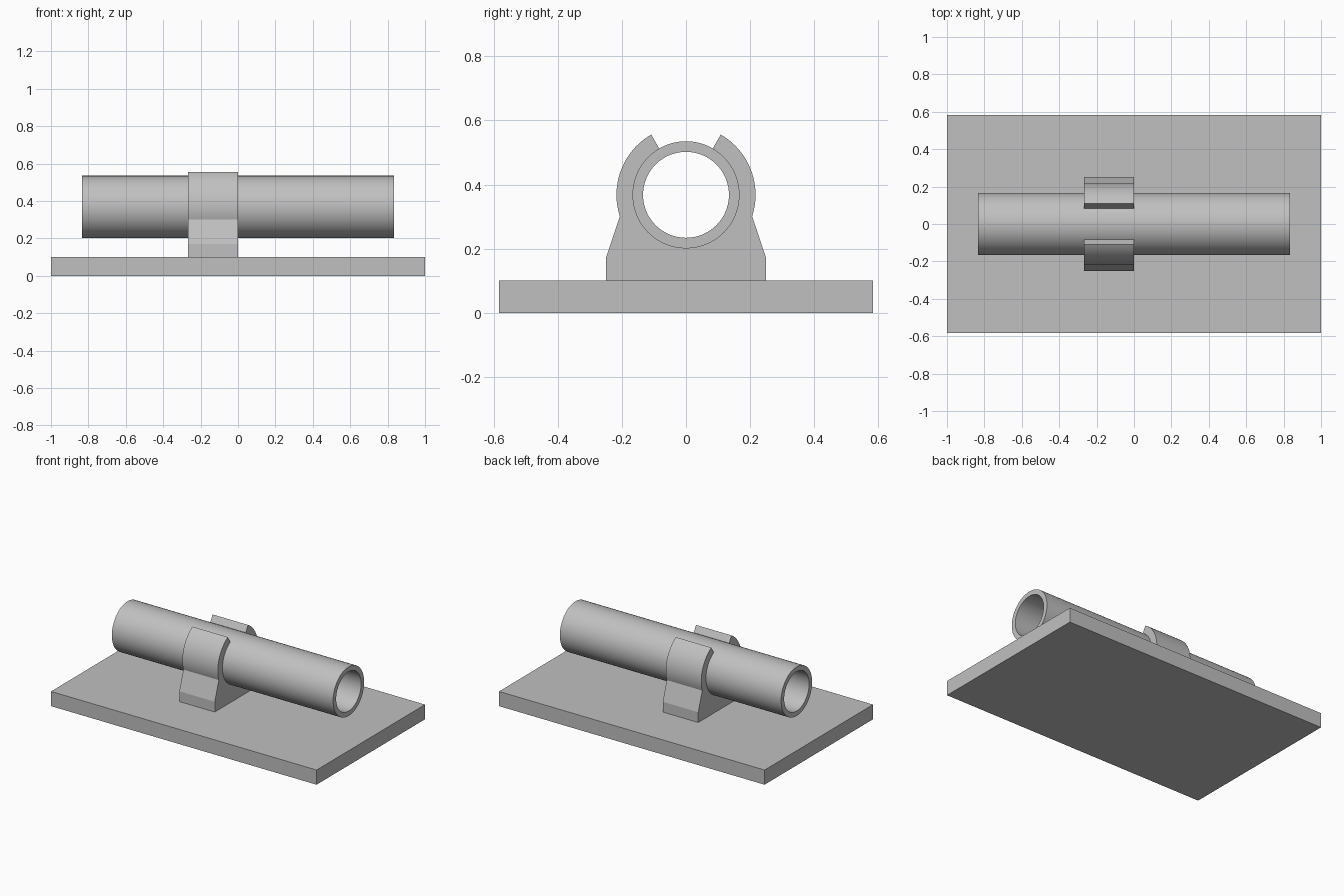
import bpy, bmesh
from math import cos, sin, pi, radians
from mathutils import Vector

if "Cube" in bpy.data.objects:
    bpy.data.objects.remove(bpy.data.objects["Cube"])

grey = bpy.data.materials.new("plain grey")
grey.use_nodes = True
colour = (0.53, 0.53, 0.53, 1)
grey.diffuse_color = colour
grey.node_tree.nodes["Principled BSDF"].inputs["Base Color"].default_value = colour

AXIS_Z = 0.368       # height of the tube axis
TUBE_R = 0.167
BORE_R = 0.134
CLIP_R = 0.217
BASE_TOP = 0.10


def finish(name, bm):
    """Turn a bmesh into a named object with smooth curves and sharp edges."""
    bmesh.ops.recalc_face_normals(bm, faces=bm.faces)
    mesh = bpy.data.meshes.new(name)
    bm.to_mesh(mesh)
    bm.free()
    mesh.materials.append(grey)
    obj = bpy.data.objects.new(name, mesh)
    bpy.context.collection.objects.link(obj)
    bpy.ops.object.select_all(action='DESELECT')
    obj.select_set(True)
    bpy.context.view_layer.objects.active = obj
    bpy.ops.object.shade_smooth_by_angle(angle=radians(15))
    return obj


def extrude_x(name, outline, x0, x1):
    """Extrude a (y, z) outline from x0 to x1."""
    bm = bmesh.new()
    face = bm.faces.new([bm.verts.new((x0, y, z)) for y, z in outline])
    new = bmesh.ops.extrude_face_region(bm, geom=[face])["geom"]
    verts = [g for g in new if isinstance(g, bmesh.types.BMVert)]
    bmesh.ops.translate(bm, verts=verts, vec=(x1 - x0, 0, 0))
    return finish(name, bm)


def arc(radius, start, end, steps):
    """Points on a circle about the tube axis, angles in degrees."""
    angles = [radians(start + (end - start) * i / steps) for i in range(steps + 1)]
    return [(radius * cos(a), AXIS_Z + radius * sin(a)) for a in angles]


# Base plate
extrude_x("base_plate",
          [(-0.583, 0), (0.583, 0), (0.583, BASE_TOP), (-0.583, BASE_TOP)], -1, 1)

# Hollow tube: wall section swept around the axis
bm = bmesh.new()
section = [(-0.833, BORE_R), (0.833, BORE_R), (0.833, TUBE_R), (-0.833, TUBE_R)]
ring = [bm.verts.new((x, 0, AXIS_Z + r)) for x, r in section]
edges = [bm.edges.new((ring[i - 1], ring[i])) for i in range(4)]
bmesh.ops.spin(bm, geom=ring + edges, cent=Vector((0, 0, AXIS_Z)), axis=(1, 0, 0),
               angle=2 * pi, steps=96, use_merge=True)
bmesh.ops.remove_doubles(bm, verts=bm.verts, dist=0.0005)
finish("tube", bm)

# Open-topped clip: foot, tapered shoulders and two gripping arms
outline = [(-0.25, BASE_TOP), (0.25, BASE_TOP), (0.25, 0.17)]
outline += arc(CLIP_R, -18, 60, 24)
outline += arc(TUBE_R, 60, -240, 80)
outline += arc(CLIP_R, 120, 198, 24)
outline += [(-0.25, 0.17)]
extrude_x("tube_clip", outline, -0.267, 0)
